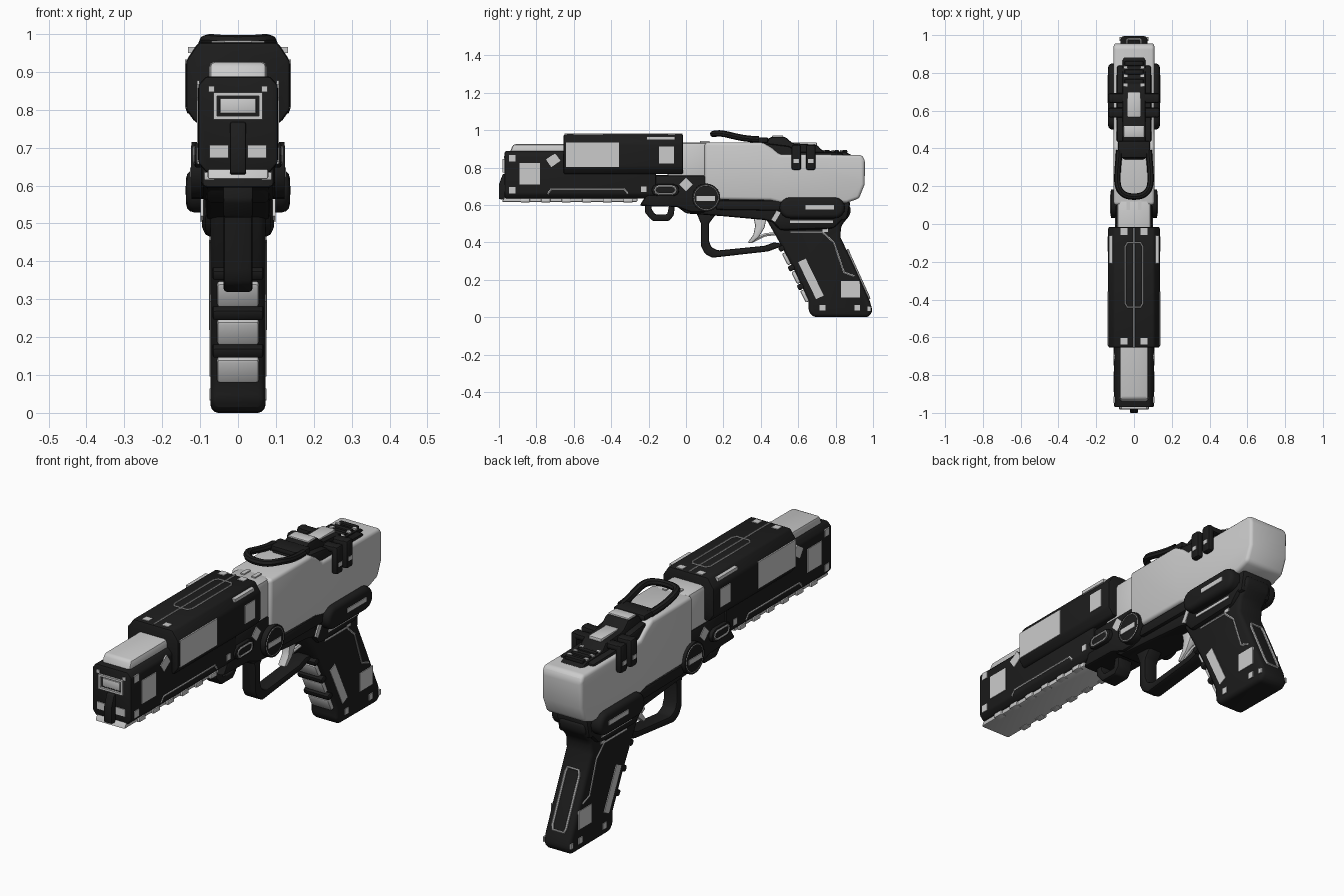
import bpy, bmesh, math
from mathutils import Vector, Matrix

dark = bpy.data.materials.new("dark_shell")
dark.diffuse_color = (0.012, 0.012, 0.012, 1)


def finish(name, bm, mat, bevel, seg, mirror):
    bmesh.ops.recalc_face_normals(bm, faces=bm.faces)
    me = bpy.data.meshes.new(name)
    bm.to_mesh(me)
    bm.free()
    ob = bpy.data.objects.new(name, me)
    bpy.context.collection.objects.link(ob)
    if mat:
        me.materials.append(mat)
    if bevel:
        m = ob.modifiers.new("bevel", 'BEVEL')
        m.width, m.segments, m.limit_method = bevel, seg, 'ANGLE'
    if mirror:
        m = ob.modifiers.new("mirror", 'MIRROR')
        m.use_mirror_merge = False
    return ob


def prism(name, pts, a, b, axis='x', mat=dark, bevel=0.01, seg=2, mirror=False):
    """Extrude a profile: (y,z) along x, (x,z) along y or (x,y) along z."""
    place = {'x': lambda p, t: (t, *p), 'y': lambda p, t: (p[0], t, p[1]), 'z': lambda p, t: (*p, t)}[axis]
    bm = bmesh.new()
    face = bm.faces.new([bm.verts.new(place(p, a)) for p in pts])
    ext = bmesh.ops.extrude_face_region(bm, geom=[face])
    move = Vector(place((0, 0), b - a))
    bmesh.ops.translate(bm, vec=move, verts=[v for v in ext['geom'] if isinstance(v, bmesh.types.BMVert)])
    return finish(name, bm, mat, bevel, seg, mirror)


def box(name, c, s, mat=dark, bevel=0.0, rot=0.0, mirror=False, seg=2):
    """Box at centre c of size s, turned rot degrees about x."""
    bm = bmesh.new()
    bmesh.ops.create_cube(bm, size=1, matrix=Matrix.Translation(c) @ Matrix.Rotation(math.radians(rot), 4, 'X')
                          @ Matrix.Diagonal((*s, 1)))
    return finish(name, bm, mat, bevel, seg, mirror)


def tube(name, paths, r, mat=None, closed=False, res=1, kind='POLY'):
    cu = bpy.data.curves.new(name, 'CURVE')
    cu.dimensions, cu.bevel_depth, cu.bevel_resolution = '3D', r, res
    for path in paths:
        sp = cu.splines.new(kind)
        sp.points.add(len(path) - 1)
        for p, co in zip(sp.points, path):
            p.co = (*co, 1)
        sp.use_cyclic_u = closed
        if kind == 'NURBS':
            sp.order_u, sp.resolution_u = 3, 6
    if mat:
        cu.materials.append(mat)
    ob = bpy.data.objects.new(name, cu)
    bpy.context.collection.objects.link(ob)
    return ob


def side_trim(name, yz, x, closed=False):
    tube(name, [[(s * x, *p) for p in yz] for s in (1, -1)], 0.005, closed=closed)


def stadium(cy, cz, ly, lz, n=8):
    r, d = lz / 2, (ly - lz) / 2
    return [(cy + s * d + r * math.cos(t), cz + r * math.sin(t)) for s, a0 in ((1, -90), (-1, 90))
            for t in (math.radians(a0 + 180 * i / n) for i in range(n + 1))]


# --- barrel assembly ---
prism("barrel_housing", [(-.105, .66), (-.085, .635), (.085, .635), (.105, .66), (.105, .865), (.085, .888),
      (-.085, .888), (-.105, .865)], -.97, -.16, 'y', bevel=.008)
prism("barrel_rail", [(-.95, .86), (-.925, .925), (0, .93), (0, .86)], -.076, .076, mat=None, bevel=.014)
prism("barrel_shroud", [(-.112, .765), (.112, .765), (.137, .80), (.137, .93), (.105, .978), (-.105, .978),
      (-.137, .93), (-.137, .80)], -.655, -.015, 'y', bevel=.01)
prism("under_slab", [(-.985, .617), (-.26, .617), (-.26, .66), (-.96, .66)], -.08, .08, mat=None, bevel=.006)
prism("front_tongue", [(-.96, .77), (-.98, .765), (-1, .71), (-1, .632), (-.95, .625)], -.021, .021, bevel=.005)
for i in range(6):
    box(f"slab_notch_{i}", (.075, -.86 + i * .11, .625), (.03, .05, .022), None, .004, mirror=True)
# muzzle face details
for dz, sx, sz in ((-.031, .13, .01), (.031, .13, .01)):
    box("muzzle_rim", (0, -.972, .81 + dz), (sx, .016, sz), None)
box("muzzle_rim_side", (.06, -.972, .81), (.01, .016, .07), None, mirror=True)
box("muzzle_plate", (0, -.97, .81), (.095, .012, .04), None, .003)
box("muzzle_lower_plate", (.05, -.97, .69), (.05, .008, .035), None, mirror=True)
box("muzzle_stud", (.07, -.97, .855), (.015, .008, .015), None, mirror=True)

# --- centre section ---
prism("neck_block", [(-.1, .68), (.14, .68), (.14, .935), (-.1, .935)], -.09, .09, mat=None, bevel=.02)
prism("neck_lower", [(-.22, .64), (-.2, .76), (.11, .76), (.11, .56), (.03, .56), (-.05, .59), (-.25, .595)],
      -.097, .097, bevel=.015)
prism("lower_frame", [(-.06, .60), (0, .555), (.2, .54), (.42, .52), (.5, .5), (.86, .52), (.88, .62), (.1, .64)],
      -.085, .085, bevel=.015)
prism("frame_rail", [(.16, .575), (.52, .57), (.52, .625), (.16, .625)], .07, .103, bevel=.01, mirror=True)
prism("side_lug", stadium(-.11, .68, .15, .065, 4), .08, .115, bevel=.006, mirror=True)
side_trim("side_lug_trim", stadium(-.11, .68, .11, .04, 4), .115, True)
prism("pivot_disc", stadium(.108, .64, .1501, .15, 12), .07, .123, bevel=.014, mirror=True)
side_trim("pivot_disc_trim", stadium(.108, .64, .1301, .13, 12), .119, True)
prism("sling_hook", [(-.22, .61), (-.22, .56), (-.18, .515), (-.09, .515), (-.065, .545), (-.06, .60), (-.09, .60),
      (-.1, .55), (-.165, .55), (-.185, .58), (-.18, .61)], -.04, .04, bevel=.008)

# --- rear receiver ---
prism("rear_receiver", [(.1, .63), (.1, .935), (.41, .935), (.46, .905), (.5, .87), (.94, .868), (.957, .84),
      (.955, .71), (.925, .635), (.86, .612), (.5, .612), (.45, .625)], -.108, .108, mat=None, bevel=.028, seg=3)
prism("top_spine", [(.34, .94), (.43, .95), (.46, .965), (.53, .965), (.57, .93), (.70, .922), (.73, .89),
      (.85, .885), (.89, .865), (.89, .8), (.34, .85)], -.062, .062, bevel=.012)
prism("spine_shoulder", [(.43, .93), (.55, .915), (.60, .885), (.84, .88), (.84, .83), (.43, .83)], -.092, .092,
      bevel=.014)
box("spine_insert", (0, .63, .925), (.07, .14, .02), None, .006)
box("spine_cap", (0, .49, .964), (.11, .06, .016), None, .005)
for y in (.755, .805, .85):
    box("spine_rib", (0, y, .885), (.1, .025, .02), dark, .006)
    box("spine_rib_dash", (.045, y - .02, .89), (.02, .015, .008), None, mirror=True)
for y in (.59, .667):
    box("clip_side", (.12, y, .855), (.034, .052, .135), dark, .012, mirror=True)
    box("clip_top", (.085, y, .905), (.09, .052, .03), dark, .012, mirror=True)
    box("clip_dash", (.1365, y, .835), (.004, .03, .02), None, mirror=True)
# charging handle loop
half = [(.045, .145, .98), (.088, .19, .985), (.088, .28, .962), (.08, .35, .952), (.078, .43, .95)]
tube("charging_loop", [[(-x, y, z) for x, y, z in half[::-1]] + half], .017, dark, res=2, kind='NURBS')
box("charging_base", (0, .395, .947), (.17, .09, .03), dark, .01)
box("neck_dash", (.03, .1, .937), (.02, .05, .008), None, mirror=True)

# --- grip, pod and trigger ---
prism("grip", [(.42, .54), (.5, .40), (.58, .25), (.655, .09), (.655, .03), (.68, .002), (.975, 0), (.998, .03),
      (.985, .08), (.90, .27), (.825, .43), (.83, .49), (.88, .55), (.88, .6)], -.072, .072, bevel=.02, seg=3)
prism("grip_shoulder", [(.44, .53), (.5, .46), (.79, .47), (.85, .53), (.86, .6), (.5, .6)], -.095, .095, bevel=.03)
prism("side_pod", stadium(.675, .585, .35, .112), .05, .137, bevel=.022, seg=3, mirror=True)
prism("trigger_guard", [(.055, .56), (.08, .5), (.08, .38), (.10, .34), (.14, .318), (.44, .352), (.54, .39),
      (.47, .40), (.42, .382), (.17, .357), (.135, .375), (.122, .41), (.122, .5), (.16, .55)], -.038, .038, bevel=.01)
prism("trigger", [(.36, .54), (.37, .49), (.36, .44), (.33, .40), (.35, .395), (.39, .43), (.42, .48), (.43, .53)],
      -.02, .02, mat=None, bevel=.006)
tube("trigger_spring", [[(0, .35, .405), (0, .42, .44), (0, .5, .45)]], .01)
# front grip pads and dark bands follow the slope of the front strap
for y, z in ((.542, .315), (.592, .215), (.639, .115)):
    box("grip_pad", (0, y, z), (.11, .03, .07), None, .008, rot=27)
for y, z in ((.515, .37), (.567, .265), (.616, .165)):
    box("grip_band", (0, y, z), (.135, .04, .03), dark, .008, rot=27)
tube("backstrap_trim", [[(-.03, .865, .36), (.03, .865, .36), (.037, .872, .34), (.037, .972, .12), (.03, .98, .10),
     (-.03, .98, .10), (-.037, .972, .12), (-.037, .872, .34)]], .006, closed=True)

# --- light inlays on both sides: x, y, z, length y, height z, turn ---
for x, y, z, ly, lz, rot in (
        (.105, -.93, .85, .035, .035, 0), (.105, -.835, .768, .11, .115, 0), (.105, -.93, .68, .035, .035, 0),
        (.105, -.71, .84, .06, .05, 35), (.137, -.5, .868, .285, .13, 0), (.137, -.105, .868, .08, .09, 0),
        (.105, -.225, .685, .03, .03, 0), (.097, .0, .71, .05, .05, 45), (.123, .105, .635, .1, .025, 0),
        (.137, .715, .588, .15, .022, 0), (.095, .48, .54, .025, .06, -30), (.095, .67, .51, .23, .012, 0),
        (.072, .668, .205, .045, .22, 26), (.072, .88, .15, .1, .09, 0), (.072, .73, .05, .03, .03, 0),
        (.072, .915, .05, .03, .03, 0), (.072, .98, .045, .02, .025, 0), (.072, .745, .47, .03, .03, 0)):
    box("side_inlay", (x, y, z), (.007, ly, lz), None, rot=rot, mirror=True)
# top inlays on the shroud
for y in (-.04, -.62):
    box("shroud_stud", (.053, y, .978), (.035, .035, .006), None, mirror=True)
box("shroud_edge_strip", (.122, -.135, .958), (.02, .15, .016), None, mirror=True)
tube("shroud_top_trim", [[(.035, -.1, .979), (.047, -.12, .979), (.047, -.42, .979), (.035, -.44, .979),
     (-.035, -.44, .979), (-.047, -.42, .979), (-.047, -.12, .979), (-.035, -.1, .979)]], .004, closed=True)
tube("shroud_seam", [[(0, -.02, .978), (0, -.65, .978)]], .004)
# side line trims
side_trim("housing_trim", [(-.74, .66), (-.72, .685), (-.33, .685), (-.31, .66)], .104)
side_trim("grip_trim", [(.56, .455), (.73, .455), (.79, .40), (.845, .24), (.9, .22)], .072)

# bake modifiers and curves, then smooth
bpy.ops.object.select_all(action='SELECT')
bpy.context.view_layer.objects.active = bpy.context.selected_objects[0]
bpy.ops.object.convert(target='MESH')
bpy.ops.object.shade_smooth_by_angle(angle=math.radians(35))
